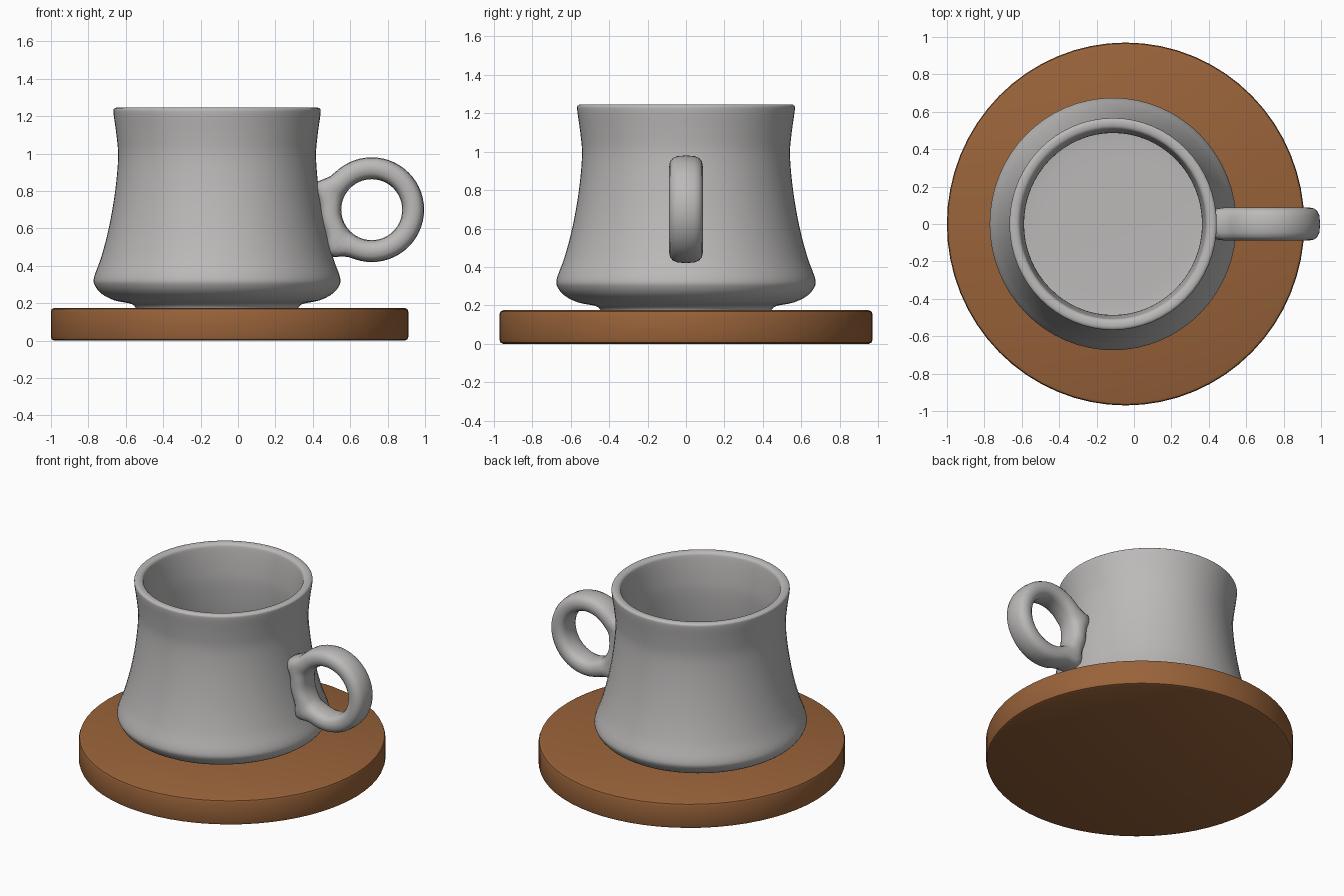
import bpy, bmesh, math
from mathutils import Vector

if "Cube" in bpy.data.objects:
    bpy.data.objects.remove(bpy.data.objects["Cube"])

def material(name, rgb):
    m = bpy.data.materials.new(name)
    m.diffuse_color = (*rgb, 1)
    m.use_nodes = True
    m.node_tree.nodes["Principled BSDF"].inputs["Base Color"].default_value = m.diffuse_color
    return m

glaze = material("grey_glaze", (0.50, 0.49, 0.485))
wood = material("brown_wood", (0.32, 0.125, 0.042))

def finish(bm, name, mat, angle):
    bmesh.ops.recalc_face_normals(bm, faces=bm.faces)
    me = bpy.data.meshes.new(name)
    bm.to_mesh(me)
    bm.free()
    me.materials.append(mat)
    ob = bpy.data.objects.new(name, me)
    bpy.context.collection.objects.link(ob)
    bpy.ops.object.select_all(action='DESELECT')
    ob.select_set(True)
    bpy.context.view_layer.objects.active = ob
    bpy.ops.object.shade_smooth_by_angle(angle=math.radians(angle))
    return ob

def smooth(pts, n=4):
    """Catmull-Rom through the profile points."""
    p = [pts[0]] + pts + [pts[-1]]
    out = []
    for i in range(1, len(p) - 2):
        a, b, c, d = (Vector(q) for q in p[i - 1:i + 3])
        for k in range(n):
            t = k / n
            out.append(0.5 * (2 * b + (c - a) * t + (2 * a - 5 * b + 4 * c - d) * t * t
                              + (3 * b - a - 3 * c + d) * t ** 3))
    return out + [Vector(pts[-1])]

def lathe(name, profile, cx, sx, mat, angle, seg=64):
    """Revolve (radius, z) points and cap both ends."""
    bm = bmesh.new()
    rings = []
    for r, z in profile:
        rings.append([bm.verts.new((cx + sx * r * math.cos(2 * math.pi * i / seg),
                                    r * math.sin(2 * math.pi * i / seg), z)) for i in range(seg)])
    for a, b in zip(rings, rings[1:]):
        for i in range(seg):
            j = (i + 1) % seg
            bm.faces.new((a[i], a[j], b[j], b[i]))
    bm.faces.new(rings[0])
    bm.faces.new(rings[-1])
    return finish(bm, name, mat, angle)

# Saucer: flat disc with slightly softened edges
lathe("saucer", [(0.95, 0), (0.965, 0.006), (0.97, 0.02), (0.97, 0.155), (0.965, 0.169), (0.95, 0.175)],
      -0.045, 0.985, wood, 40)

# Mug body: foot, flared belly, waisted wall, rounded lip, hollow inside
outer = [(0.44, 0.165), (0.465, 0.195), (0.56, 0.215), (0.63, 0.25), (0.668, 0.295), (0.672, 0.34),
         (0.632, 0.45), (0.59, 0.61), (0.557, 0.80), (0.541, 0.98), (0.55, 1.10), (0.566, 1.215),
         (0.562, 1.24), (0.54, 1.246), (0.515, 1.238), (0.505, 1.21), (0.492, 1.10), (0.487, 0.98),
         (0.502, 0.80), (0.535, 0.61), (0.572, 0.45), (0.595, 0.35), (0.57, 0.29), (0.48, 0.265),
         (0.30, 0.26)]
lathe("mug_body", smooth(outer), -0.112, 0.978, glaze, 60)

# Ring handle: swept rounded section, swelling outward where it joins the wall
def handle(cx, cz, r_in, r_out, half_w, seg=56, sec=16):
    bm = bmesh.new()
    rings = []
    for i in range(seg):
        a = 2 * math.pi * i / seg
        deg = math.degrees(a)
        swell = sum(0.06 * math.exp(-((deg - d) / 10) ** 2) for d in (157, 226))
        ro = r_out + swell
        ring = []
        for k in range(sec):
            t = 2 * math.pi * k / sec
            c, s = math.cos(t), math.sin(t)
            u = math.copysign(abs(c) ** 0.8, c)
            v = math.copysign(abs(s) ** 0.7, s)
            r = (r_in + ro) / 2 + (ro - r_in) / 2 * u
            ring.append(bm.verts.new((cx + r * math.cos(a), half_w * v, cz + r * math.sin(a))))
        rings.append(ring)
    for i in range(seg):
        a, b = rings[i], rings[(i + 1) % seg]
        for k in range(sec):
            j = (k + 1) % sec
            bm.faces.new((a[k], a[j], b[j], b[k]))
    return finish(bm, "handle", glaze, 60)

handle(0.715, 0.70, 0.163, 0.28, 0.088)
